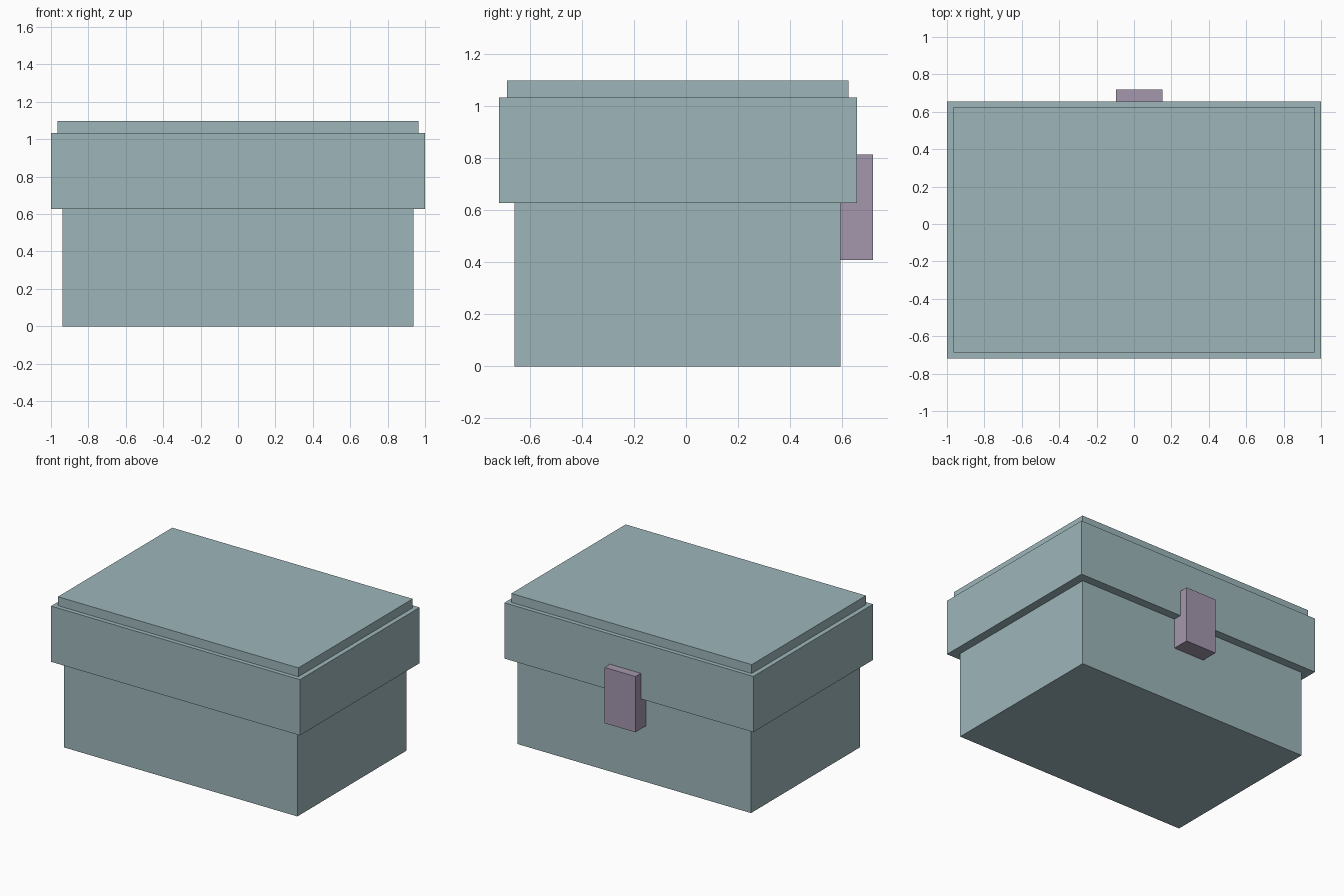
import bpy

if "Cube" in bpy.data.objects:
    bpy.data.objects.remove(bpy.data.objects["Cube"])


def material(name, rgb):
    m = bpy.data.materials.new(name)
    m.diffuse_color = (*rgb, 1.0)
    m.use_nodes = True
    m.node_tree.nodes["Principled BSDF"].inputs["Base Color"].default_value = m.diffuse_color
    return m


def box(name, x, y, z, mat):
    """Axis-aligned box from (min, max) ranges."""
    ranges = (x, y, z)
    bpy.ops.mesh.primitive_cube_add(size=1, location=[(a + b) / 2 for a, b in ranges])
    ob = bpy.context.object
    ob.name = name
    ob.scale = [b - a for a, b in ranges]
    bpy.ops.object.transform_apply(location=False, rotation=False, scale=True)
    ob.data.materials.append(mat)
    return ob


teal = material("grey_teal", (0.337, 0.468, 0.497))
mauve = material("dusty_mauve", (0.371, 0.310, 0.418))

# Chest body, overhanging lid and raised top panel
box("chest_body", (-0.938, 0.938), (-0.658, 0.594), (0, 0.628), teal)
box("lid", (-1, 1), (-0.718, 0.656), (0.628, 1.033), teal)
box("lid_top_panel", (-0.966, 0.966), (-0.687, 0.625), (1.033, 1.098), teal)

# Latch on the back, slightly off centre, bridging body and lid
box("latch", (-0.096, 0.152), (0.58, 0.718), (0.409, 0.814), mauve)
